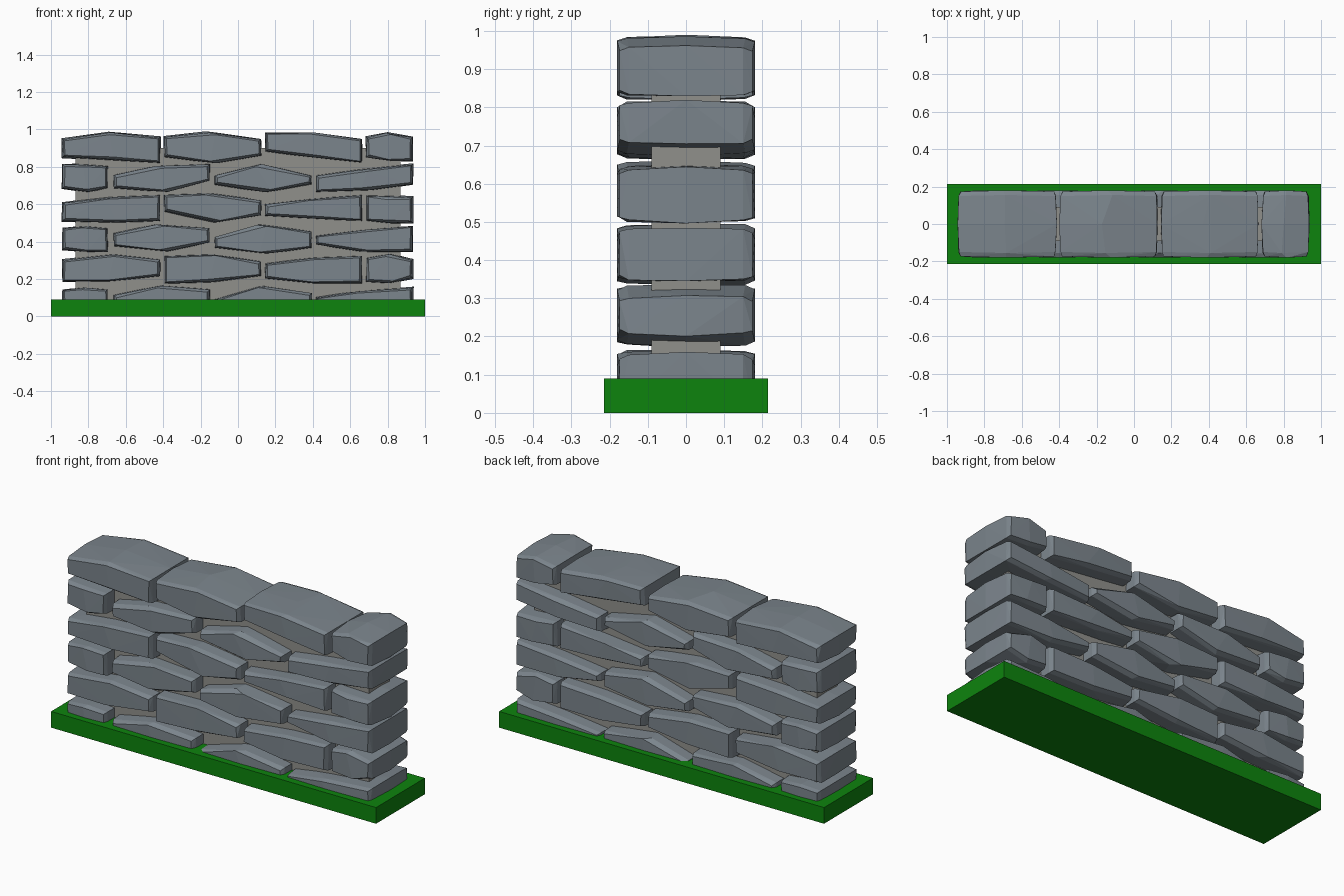
import bpy, bmesh, random

if "Cube" in bpy.data.objects:
    bpy.data.objects.remove(bpy.data.objects["Cube"])

random.seed(4)


def material(name, rgb):
    m = bpy.data.materials.new(name)
    m.diffuse_color = (*rgb, 1)
    m.use_nodes = True
    m.node_tree.nodes["Principled BSDF"].inputs["Base Color"].default_value = m.diffuse_color
    return m


STONE = material("stone_grey", (0.20, 0.235, 0.265))
MORTAR = material("mortar_grey", (0.28, 0.28, 0.26))
GRASS = material("grass_green", (0.004, 0.23, 0.004))


def box(name, half_x, half_y, z0, z1, mat):
    bpy.ops.mesh.primitive_cube_add(size=1, location=(0, 0, (z0 + z1) / 2))
    ob = bpy.context.object
    ob.name = name
    ob.scale = (half_x * 2, half_y * 2, z1 - z0)
    ob.data.materials.append(mat)


def stone(name, x0, x1, z0, shape):
    """Chipped stone: hull of hexagonal slices; shape = top and bottom heights at left, middle, right."""
    lt, mt, rt, lb, mb, rb = [z0 + h / 100 for h in shape]
    w = x1 - x0
    bm = bmesh.new()
    for y, inset in ((-0.18, 0.018), (-0.155, 0.006), (0, 0), (0.155, 0.006), (0.18, 0.018)):
        shift = random.uniform(-0.06, 0.06) * w
        for x, z, sx, sz in ((x0, lt, 1, -1), (x0 + w * 0.48 + shift, mt, 0, -1), (x1, rt, -1, -1),
                             (x1, rb, -1, 1), (x0 + w * 0.52 - shift, mb, 0, 1), (x0, lb, 1, 1)):
            # ends of the front and back faces fall back slightly
            yy = y * (0.965 if sx else 1.0)
            j = random.uniform(0, 0.006)
            bm.verts.new((x + sx * (inset * 0.9 + j), yy, z + sz * (inset * 0.8 + j)))
    res = bmesh.ops.convex_hull(bm, input=bm.verts[:])
    loose = {v for v in res["geom_interior"] + res["geom_unused"] if isinstance(v, bmesh.types.BMVert)}
    bmesh.ops.delete(bm, geom=list(loose), context='VERTS')
    bmesh.ops.recalc_face_normals(bm, faces=bm.faces[:])
    me = bpy.data.meshes.new(name)
    bm.to_mesh(me)
    bm.free()
    me.materials.append(STONE)
    bpy.context.collection.objects.link(bpy.data.objects.new(name, me))


# Grass base and mortar core
box("grass_base", 1.0, 0.215, 0, 0.09, GRASS)
box("mortar_core", 0.87, 0.09, 0.05, 0.90, MORTAR)

# Joints of the two alternating courses
EDGES = (((-0.945, -0.69), (-0.67, -0.145), (-0.13, 0.40), (0.41, 0.94)),
         ((-0.945, -0.41), (-0.40, 0.13), (0.14, 0.67), (0.68, 0.94)))

# Heights in hundredths above each course's underside
LOWER = ((15, 16, 15, 2, 1, 1), (12, 17, 15, 4, 1, 6), (10, 17, 13, 3, 0, 3), (11, 14, 16, 5, 1, 1))
SECOND = ((14, 17, 14, 1, 1, 4), (16, 17, 13, 0, 1, 4), (12, 15, 16, 3, 0, 0), (15, 17, 14, 1, 0, 3))
FOURTH = ((12, 15, 16, 1, 0, 1), (16, 17, 13, 6, 0, 4), (11, 14, 16, 4, 2, 1), (16, 15, 15, 1, 0, 0))
FIFTH = ((16, 16, 15, 2, 0, 2), (10, 15, 16, 2, 0, 6), (10, 16, 10, 4, 0, 4), (10, 13, 16, 0, 1, 4))
TOP = ((14, 17.5, 15, 3, 2, 0), (15, 17.5, 14, 3, 0, 4), (17.5, 17.5, 14, 6, 3, 0), (15, 17.5, 15, 3, 1, 1))

# Six courses of stones
for r, (z0, course) in enumerate(((0.0, LOWER), (0.17, SECOND), (0.33, LOWER),
                                  (0.495, FOURTH), (0.66, FIFTH), (0.815, TOP))):
    for c, (span, shape) in enumerate(zip(EDGES[r % 2], course)):
        stone(f"stone_{r + 1}_{c + 1}", *span, z0, shape)
